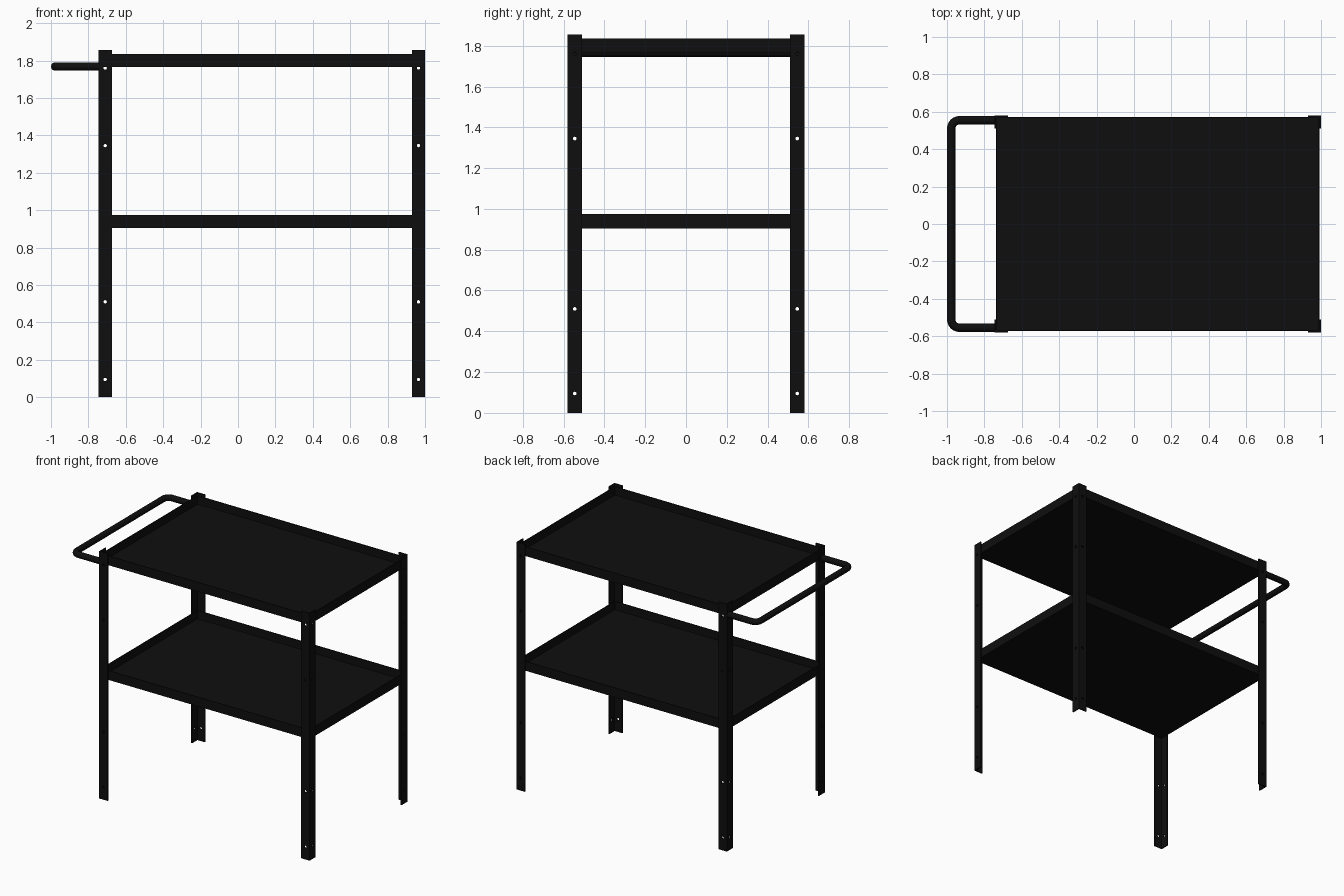
import bpy, bmesh
from math import pi, sin, cos
from mathutils import Matrix, Vector

cube = bpy.data.objects.get("Cube")
if cube:
    bpy.data.objects.remove(cube, do_unlink=True)

black = bpy.data.materials.new("black paint")
black.use_nodes = True
black.diffuse_color = (0.0045, 0.0045, 0.0045, 1)
black.node_tree.nodes["Principled BSDF"].inputs["Base Color"].default_value = black.diffuse_color

X_MIN, X_MAX, Y_MAX = -0.745, 1.0, 0.58
CX, HALF_X = (X_MIN + X_MAX) / 2, (X_MAX - X_MIN) / 2
LEG_W, LEG_H, THICK = 0.07, 1.855, 0.008
HOLES = (0.095, 0.51, 1.345, 1.76)


def finish(name, bm):
    bmesh.ops.recalc_face_normals(bm, faces=bm.faces)
    mesh = bpy.data.meshes.new(name)
    bm.to_mesh(mesh)
    bm.free()
    mesh.materials.append(black)
    obj = bpy.data.objects.new(name, mesh)
    bpy.context.collection.objects.link(obj)
    return obj


def extrude_profile(name, points, z, height):
    bm = bmesh.new()
    face = bm.faces.new([bm.verts.new((x, y, z)) for x, y in points])
    top = bmesh.ops.extrude_face_region(bm, geom=[face])["geom"]
    verts = [v for v in top if isinstance(v, bmesh.types.BMVert)]
    bmesh.ops.translate(bm, verts=verts, vec=(0, 0, height))
    return finish(name, bm)


# Angle-iron legs with bolt holes in both flanges
def leg(name, sx, sy):
    def corner(x, y):
        return CX + sx * (HALF_X - x), sy * (Y_MAX - y)
    w, t = LEG_W, THICK
    outline = [(0, 0), (w, 0), (w, t), (t, t), (t, w), (0, w)]
    obj = extrude_profile(name, [corner(*p) for p in outline], 0, LEG_H)
    bm = bmesh.new()
    for z in HOLES:
        for (x, y), axis in ((corner(w / 2, t / 2), "X"), (corner(t / 2, w / 2), "Y")):
            place = Matrix.Translation((x, y, z)) @ Matrix.Rotation(pi / 2, 4, axis)
            bmesh.ops.create_cone(bm, cap_ends=True, segments=12, radius1=0.009,
                                  radius2=0.009, depth=0.03, matrix=place)
    cutter = finish(name + "_hole_cutter", bm)
    cutter.hide_render = True
    cutter.hide_viewport = True
    cutter.display_type = "WIRE"
    cut = obj.modifiers.new("bolt holes", "BOOLEAN")
    cut.operation, cut.solver, cut.object = "DIFFERENCE", "EXACT", cutter
    # Apply the cut so the helper can go
    bpy.context.view_layer.update()
    graph = bpy.context.evaluated_depsgraph_get()
    mesh = bpy.data.meshes.new_from_object(obj.evaluated_get(graph))
    obj.modifiers.clear()
    obj.data = mesh
    bpy.data.objects.remove(cutter, do_unlink=True)


for side, sx in (("left", 1), ("right", -1)):
    for end, sy in (("front", -1), ("back", 1)):
        leg(f"{end}_{side}_leg", sx, sy)


# Open trays: a box whose top is inset and pushed down
def tray(name, z, height):
    hx, hy = HALF_X - THICK, Y_MAX - THICK
    bm = bmesh.new()
    place = Matrix.Translation((CX, 0, z + height / 2)) @ Matrix.Diagonal((2 * hx, 2 * hy, height, 1))
    bmesh.ops.create_cube(bm, size=1, matrix=place)
    bm.normal_update()
    top = max(bm.faces, key=lambda f: f.calc_center_median().z)
    bmesh.ops.inset_region(bm, faces=[top], thickness=THICK)
    floor = bmesh.ops.extrude_face_region(bm, geom=[top])["geom"]
    bmesh.ops.delete(bm, geom=[top], context="FACES_ONLY")
    verts = [v for v in floor if isinstance(v, bmesh.types.BMVert)]
    bmesh.ops.translate(bm, verts=verts, vec=(0, 0, THICK - height))
    finish(name, bm)


tray("upper_tray", 1.765, 0.07)
tray("lower_tray", 0.905, 0.07)

# Push handle: a round tube swept along a U with rounded corners
TUBE, BEND, SEG = 0.0225, 0.045, 6
hx, hy, hz = -1 + TUBE, 0.555, 1.768
path = [Vector((X_MIN + THICK, -hy, hz))]
for sy in (-1, 1):
    arc = []
    for i in range(SEG + 1):
        a = pi / 2 * i / SEG
        arc.append(Vector((hx + BEND * (1 - sin(a)), sy * (hy - BEND * (1 - cos(a))), hz)))
    path += arc if sy < 0 else arc[::-1]
path.append(Vector((X_MIN + THICK, hy, hz)))

curve = bpy.data.curves.new("push_handle", "CURVE")
curve.dimensions = "3D"
curve.bevel_depth = TUBE
curve.bevel_resolution = 4
curve.use_fill_caps = True
spline = curve.splines.new("POLY")
spline.points.add(len(path) - 1)
for point, co in zip(spline.points, path):
    point.co = (*co, 1)
curve.materials.append(black)
handle = bpy.data.objects.new("push_handle", curve)
bpy.context.collection.objects.link(handle)
bpy.ops.object.select_all(action="DESELECT")
handle.select_set(True)
bpy.context.view_layer.objects.active = handle
bpy.ops.object.convert(target="MESH")
bpy.ops.object.shade_smooth_by_angle(angle=pi / 5)
